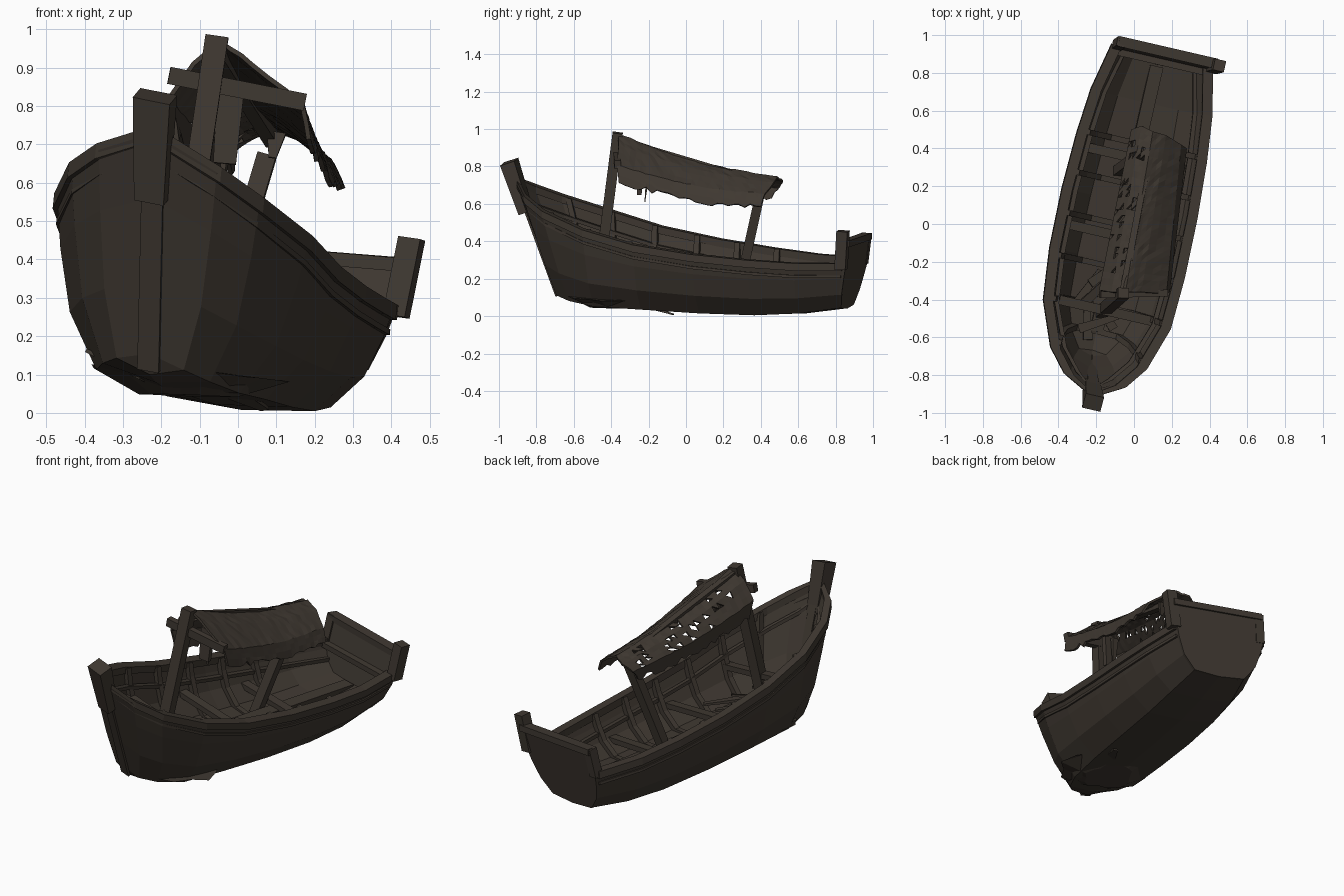
import bpy, bmesh, math, random
from mathutils import Vector, Matrix

random.seed(4)
cube = bpy.data.objects.get("Cube")
if cube:
    bpy.data.objects.remove(cube)

wood = bpy.data.materials.new("dark weathered wood")
wood.use_nodes = True
colour = (0.05, 0.04, 0.031, 1)
wood.diffuse_color = colour
shader = wood.node_tree.nodes["Principled BSDF"]
shader.inputs["Base Color"].default_value = colour
shader.inputs["Roughness"].default_value = 0.9

# The wreck lies turned and heeled over; boat parts are made upright, then tilted
TILT = (Matrix.Rotation(math.radians(-13), 4, 'Z') @ Matrix.Translation((-0.085, 0, 0))
        @ Matrix.Rotation(math.radians(6), 4, 'Y'))


def finish(name, bm, tilted):
    if tilted:
        # The old hull is twisted: it heels more at the bow than at the stern
        for v in bm.verts:
            v.co.z -= v.co.x * (0.02 - 0.07 * v.co.y)
        bm.transform(TILT)
    mesh = bpy.data.meshes.new(name)
    bm.to_mesh(mesh)
    bm.free()
    obj = bpy.data.objects.new(name, mesh)
    mesh.materials.append(wood)
    bpy.context.collection.objects.link(obj)
    return obj


def sweep(name, rings, tilted=True):
    """Closed solid through a series of closed rings."""
    bm = bmesh.new()
    rows = [[bm.verts.new(p) for p in ring] for ring in rings]
    n = len(rows[0])
    for a, b in zip(rows, rows[1:]):
        for i in range(n):
            j = (i + 1) % n
            bm.faces.new((a[i], a[j], b[j], b[i]))
    bm.faces.new(rows[0])
    bm.faces.new(rows[-1])
    bmesh.ops.recalc_face_normals(bm, faces=bm.faces)
    return finish(name, bm, tilted)


def beam(name, a, b, w, d, tilted=True, taper=1.0):
    """Squared timber from a to b."""
    a, b = Vector(a), Vector(b)
    axis = (b - a).normalized()
    ref = Vector((1, 0, 0)) if abs(axis.x) < 0.7 else Vector((0, 1, 0))
    side = (ref - axis * ref.dot(axis)).normalized()
    up = axis.cross(side)
    rings = [[p + side * (w * k * x / 2) + up * (d * k * y / 2)
              for x, y in ((-1, -1), (1, -1), (1, 1), (-1, 1))]
             for p, k in ((a, 1), (b, taper))]
    return sweep(name, rings, tilted)


# Hull stations: top position, bottom position, half width, keel height, rim height
STATIONS = [(-0.93, -0.72, 0.03, 0.12, 0.72), (-0.86, -0.70, 0.16, 0.10, 0.66),
            (-0.74, -0.62, 0.255, 0.08, 0.595), (-0.5, -0.48, 0.34, 0.06, 0.505),
            (-0.22, -0.22, 0.36, 0.045, 0.42), (0.1, 0.1, 0.36, 0.022, 0.36),
            (0.4, 0.4, 0.345, 0.008, 0.32), (0.65, 0.64, 0.32, 0.015, 0.295),
            (0.91, 0.85, 0.265, 0.04, 0.285)]
PROFILE = [(0, 0), (0.57, 0.05), (0.82, 0.36), (0.94, 0.72), (1, 1)]


def station(u):
    for a, b in zip(STATIONS, STATIONS[1:]):
        if u <= b[0]:
            t = (u - a[0]) / (b[0] - a[0])
            return tuple(p + (q - p) * t for p, q in zip(a, b))


def section(s, inset=0.0, floor=0.0):
    top, bottom, half, keel, rim = s
    half = max(half - inset, 0.004)
    keel += floor
    right = [(f * half, bottom + (top - bottom) * h, keel + (rim - keel) * h) for f, h in PROFILE]
    return [(-x, y, z) for x, y, z in reversed(right[1:])] + right


# Hull shell with an inner skin
sweep("hull", [section(s) + section(s, 0.03, 0.10)[::-1] for s in STATIONS])


def rail(name, side, out, inn, low, high):
    rings = []
    for top, bottom, half, keel, rim in STATIONS:
        o, i = side * max(half + out, 0.01), side * max(half - inn, 0.002)
        y = top + (bottom - top) * max(-low, 0) / (rim - keel)
        rings.append([(o, y, rim + low), (o, y, rim + high),
                      (i, y, rim + high), (i, y, rim + low)])
    sweep(name, rings)


# Rails, stringers and ribs on both sides
for side, label in ((1, "left"), (-1, "right")):
    rail(label + "_gunwale", side, 0.01, 0.045, -0.025, 0.015)
    rail(label + "_rubbing_strake", side, -0.003, 0.03, -0.065, -0.05)
    rail(label + "_stringer", side, -0.06, 0.085, -0.10, -0.08)
    for k, u in enumerate((-0.7, -0.48, -0.25, -0.02, 0.2, 0.42)):
        ring_list = []
        for x, y, z in section(station(u), 0.025, 0.095)[4:]:
            o, i = side * x, side * max(x - 0.032, 0)
            ring_list.append([(o, y - 0.015, z), (o, y + 0.015, z),
                              (i, y + 0.015, z + 0.015), (i, y - 0.015, z + 0.015)])
        sweep(f"{label}_rib_{k}", ring_list)

# Stem, stem post, transom board, its rail and corner posts
beam("stem", (0, -0.71, 0.115), (0, -0.915, 0.70), 0.058, 0.035)
beam("stem_post", (0, -0.885, 0.56), (0, -0.97, 0.83), 0.08, 0.065, taper=1.25)
end = section(STATIONS[-1])
end = [(-0.262, 0.93, 0.41)] + end + [(0.262, 0.93, 0.41)]
sweep("transom", [[(x, y + dy, z) for x, y, z in end] for dy in (-0.025, 0.015)])
beam("transom_rail", (-0.255, 0.925, 0.415), (0.28, 0.925, 0.405), 0.055, 0.035)
beam("transom_left_post", (0.272, 0.90, 0.27), (0.288, 0.92, 0.475), 0.06, 0.06)
beam("transom_right_post", (-0.245, 0.90, 0.27), (-0.24, 0.925, 0.43), 0.05, 0.05)
beam("transom_ledge", (-0.24, 0.875, 0.27), (0.24, 0.875, 0.27), 0.05, 0.03)

# Thwarts and floor timbers
for k, u in enumerate((-0.48, -0.08, 0.34)):
    top, bottom, half, keel, rim = station(u)
    z = rim - 0.15
    beam(f"thwart_{k}", (-half * 0.8, u, z), (half * 0.8, u, z), 0.05, 0.03)
beam("keelson", (0, -0.60, 0.18), (0, 0.84, 0.135), 0.07, 0.03)

# Broken boards lying in the bow
for k in range(7):
    x, y = random.uniform(-0.12, 0.12), random.uniform(-0.58, -0.25)
    turn = random.uniform(-1.2, 1.2)
    dx, dy = 0.11 * math.sin(turn), 0.11 * math.cos(turn)
    z = random.uniform(0.19, 0.25)
    beam(f"loose_board_{k}", (x - dx, y - dy, z), (x + dx, y + dy, z + random.uniform(-0.03, 0.06)),
         0.05, 0.018, taper=0.6)

# Canopy frame
beam("fore_mast", (-0.175, -0.47, 0.17), (-0.055, -0.365, 0.98), 0.06, 0.055, False)
beam("aft_mast", (-0.085, 0.28, 0.13), (0.075, 0.40, 0.67), 0.05, 0.05, False)
beam("fore_yard", (-0.18, -0.375, 0.88), (0.175, -0.365, 0.81), 0.035, 0.045, False)
beam("ridge_pole", (-0.06, -0.37, 0.945), (0.09, 0.42, 0.71), 0.035, 0.035, False)

# Torn cloth stretched between a fore edge and an aft edge
FORE = [(-0.165, -0.34, 0.72), (-0.185, -0.35, 0.82), (-0.12, -0.36, 0.915), (-0.045, -0.36, 0.975),
        (0.04, -0.36, 0.915), (0.172, -0.37, 0.81), (0.19, -0.36, 0.725)]
AFT = [(-0.02, 0.46, 0.64), (-0.015, 0.50, 0.69), (0.04, 0.52, 0.725), (0.10, 0.49, 0.745),
       (0.17, 0.47, 0.715), (0.25, 0.42, 0.655), (0.28, 0.40, 0.59)]
ROWS, SPLIT = 26, 3
bm = bmesh.new()
grid = []
for r in range(ROWS + 1):
    t = r / ROWS
    edge = [Vector(a).lerp(Vector(b), t) for a, b in zip(FORE, AFT)]
    line = []
    for c in range(6 * SPLIT + 1):
        i = min(c // SPLIT, 5)
        p = edge[i].lerp(edge[i + 1], c / SPLIT - i)
        p.z -= 0.03 * math.sin(math.pi * t)
        hem = c in (0, 6 * SPLIT)
        p.z += random.uniform(-0.022, 0.012) if hem else random.uniform(-0.003, 0.003)
        line.append(bm.verts.new(p))
    grid.append(line)
for r in range(ROWS):
    for c in range(6 * SPLIT):
        a, b, d, e = grid[r][c], grid[r][c + 1], grid[r + 1][c + 1], grid[r + 1][c]
        frayed = 3 <= c <= 7 and 2 < r < ROWS - 2
        for tri in ((a, b, d), (a, d, e)):
            if not (frayed and random.random() < 0.13):
                bm.faces.new(tri)
loose = [v for v in bm.verts if not v.link_faces]
bmesh.ops.delete(bm, geom=loose, context='VERTS')
bmesh.ops.recalc_face_normals(bm, faces=bm.faces)
cloth = finish("torn_canopy", bm, False)
thick = cloth.modifiers.new("thickness", 'SOLIDIFY')
thick.thickness = 0.012

# Rags hanging from the canopy
beam("hanging_rag", (-0.02, -0.24, 0.83), (-0.035, -0.25, 0.65), 0.07, 0.03, False, 0.85)
beam("hanging_shred", (-0.03, -0.2, 0.80), (-0.04, -0.22, 0.61), 0.04, 0.02, False, 0.2)
beam("aft_shred", (0.1, 0.36, 0.73), (0.09, 0.34, 0.665), 0.05, 0.02, False, 0.4)

# Splintered crust under the bow
rim_ring, low_ring = [], []
for k in range(18):
    a = math.tau * k / 18
    reach = random.uniform(0.8, 1.08)
    x, y = 0.26 * reach * math.cos(a), 0.27 * reach * math.sin(a)
    z = 0.1 - 0.08 * x + random.uniform(-0.012, 0.012)
    rim_ring.append((x - 0.12, y - 0.36, z))
    low_ring.append((x * 0.5 - 0.13, y * 0.55 - 0.36, 0.045 + 0.2 * (z - 0.1)))
sweep("splintered_crust", [rim_ring, low_ring], False)
beam("left_splinter", (0.0, -0.2, 0.05), (0.07, -0.07, 0.01), 0.06, 0.02, False, 0.4)
beam("right_splinter", (-0.24, -0.5, 0.09), (-0.39, -0.42, 0.16), 0.07, 0.02, False, 0.5)
